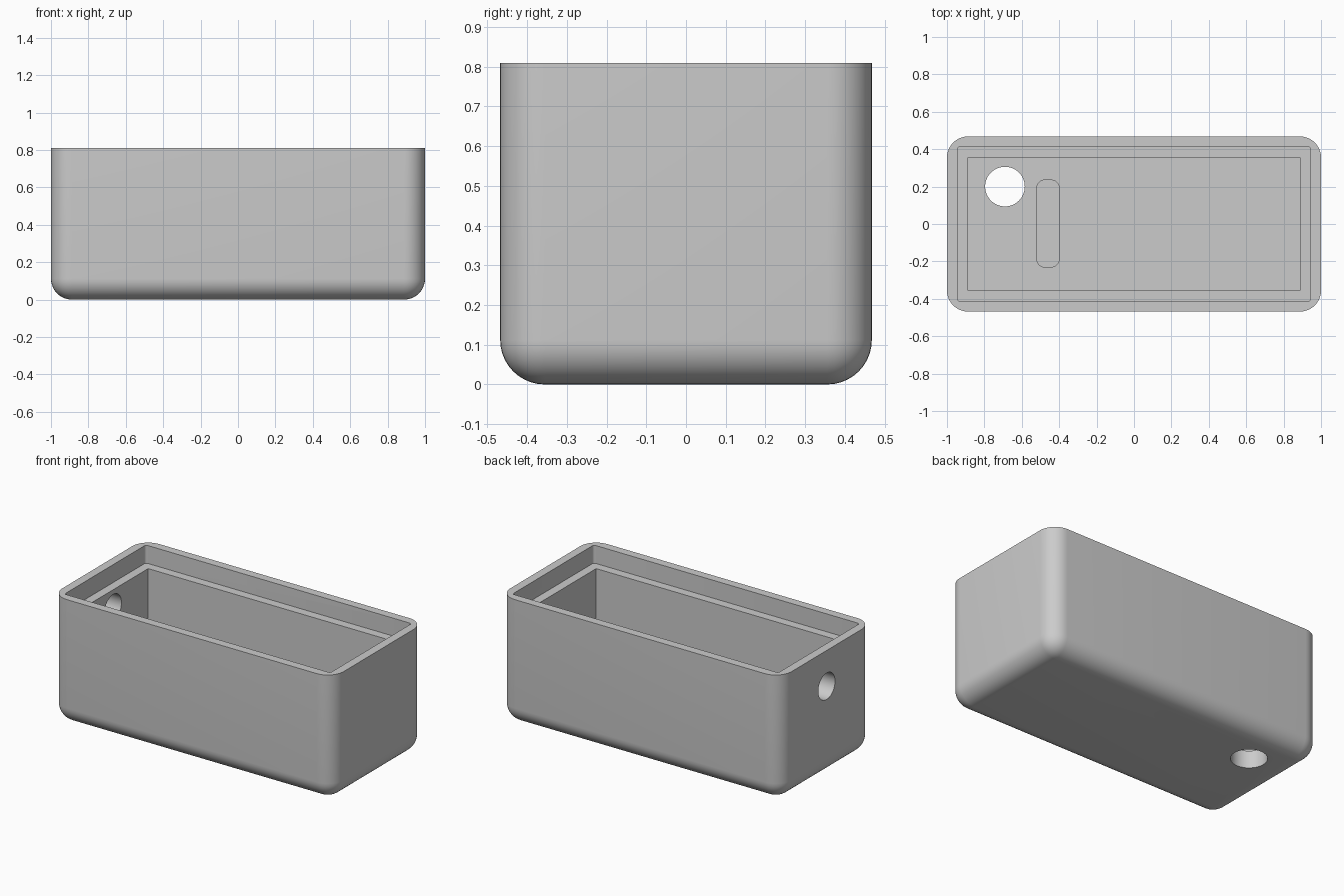
import bpy, bmesh, math
from mathutils import Matrix, Vector

cube = bpy.data.objects.get("Cube")
if cube:
    bpy.data.objects.remove(cube, do_unlink=True)

gray = bpy.data.materials.new("light_gray")
gray.use_nodes = True
color = (0.6, 0.6, 0.6, 1)
gray.diffuse_color = color
gray.node_tree.nodes["Principled BSDF"].inputs["Base Color"].default_value = color


def add_object(name, bm):
    mesh = bpy.data.meshes.new(name)
    bmesh.ops.recalc_face_normals(bm, faces=bm.faces)
    bm.to_mesh(mesh)
    bm.free()
    mesh.materials.append(gray)
    obj = bpy.data.objects.new(name, mesh)
    bpy.context.collection.objects.link(obj)
    return obj


def block(name, low, high, radius=0, segments=8, round_bottom=False):
    """Box between two corners, with rounded upright (and bottom) edges."""
    low, high = Vector(low), Vector(high)
    bm = bmesh.new()
    bmesh.ops.create_cube(bm, size=1)
    bmesh.ops.scale(bm, vec=high - low, verts=bm.verts)
    bmesh.ops.translate(bm, vec=(low + high) / 2, verts=bm.verts)
    if radius:
        def wanted(edge):
            a, b = (v.co.z for v in edge.verts)
            return abs(a - b) > 1e-4 or (round_bottom and a < (low.z + high.z) / 2)
        bmesh.ops.bevel(bm, geom=[e for e in bm.edges if wanted(e)], offset=radius,
                        segments=segments, profile=0.5, affect='EDGES')
    return add_object(name, bm)


def drill(name, center, radius, depth, axis='Z'):
    """Round cutter along one axis."""
    turn = Matrix.Rotation(math.pi / 2, 4, 'Y') if axis == 'X' else Matrix()
    bm = bmesh.new()
    bmesh.ops.create_cone(bm, cap_ends=True, segments=48, radius1=radius, radius2=radius,
                          depth=depth, matrix=Matrix.Translation(center) @ turn)
    return add_object(name, bm)


# Outer shell, rounded on its uprights and underside
HX, HY, H = 1.0, 0.468, 0.81
WALL, LIP, LEDGE_Z = 0.112, 0.055, 0.695
body = block("open_box", (-HX, -HY, 0), (HX, HY, H), 0.112, 10, True)

cutters = [
    # Main cavity, lid recess, floor slot, floor hole and end wall hole
    block("cavity", (-HX + WALL, -HY + WALL, WALL), (HX - WALL, HY - WALL, H + 0.2)),
    block("lid_recess", (-HX + LIP, -HY + LIP, LEDGE_Z), (HX - LIP, HY - LIP, H + 0.1), 0.015, 4),
    block("floor_slot", (-0.52, -0.23, 0.06), (-0.4, 0.235, 0.3), 0.043, 6),
    drill("floor_hole", (-0.69, 0.2, 0.05), 0.106, 0.4),
    drill("end_hole", (-0.95, 0, 0.58), 0.085, 0.3, 'X'),
]

bpy.ops.object.select_all(action='DESELECT')
bpy.context.view_layer.objects.active = body
body.select_set(True)
for cutter in cutters:
    cutter.hide_render = True
    cut = body.modifiers.new(cutter.name, 'BOOLEAN')
    cut.operation = 'DIFFERENCE'
    cut.solver = 'EXACT'
    cut.object = cutter
    bpy.ops.object.modifier_apply(modifier=cut.name)
    bpy.data.objects.remove(cutter, do_unlink=True)

bpy.ops.object.shade_smooth_by_angle(angle=math.radians(30))
